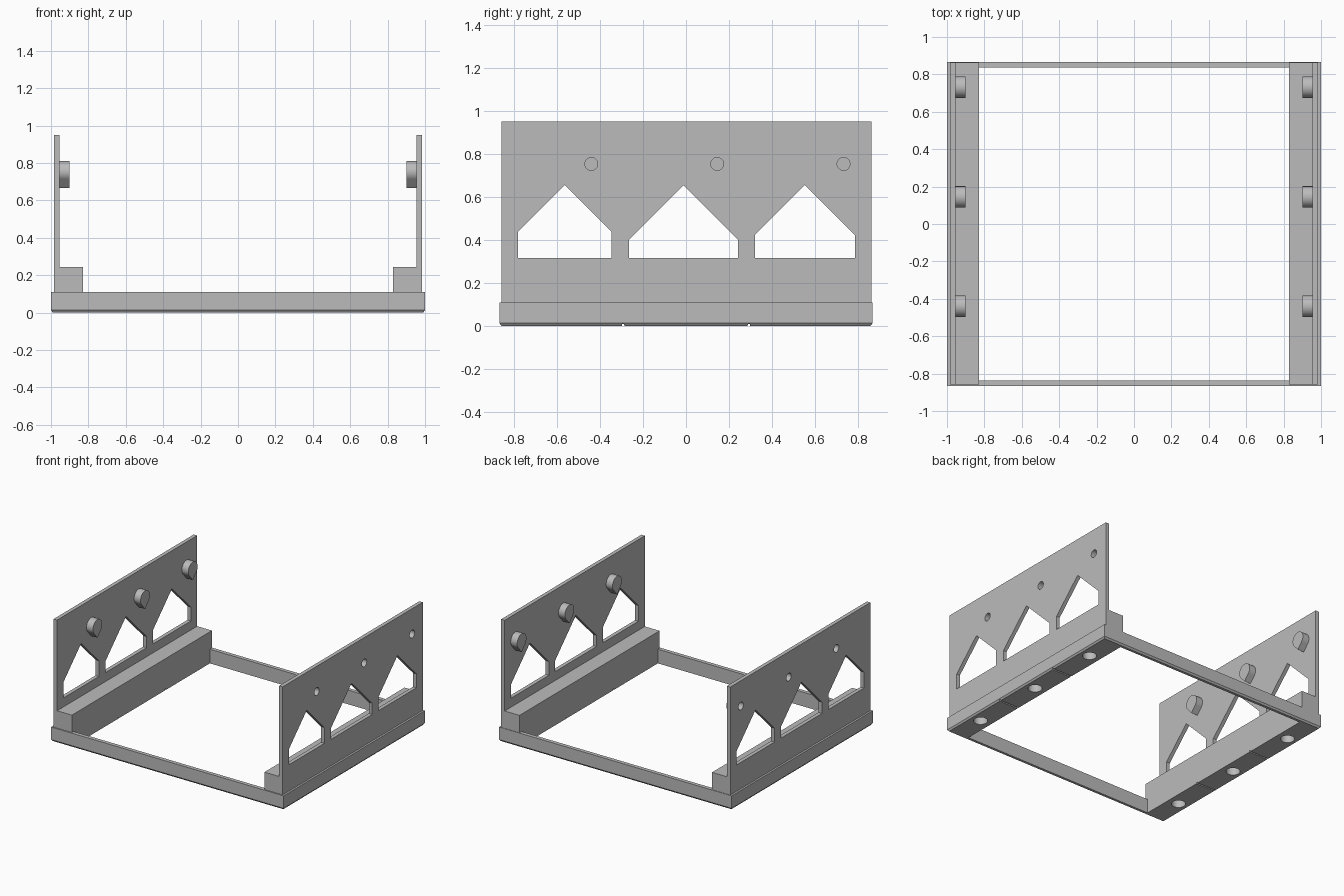
import bpy, bmesh, math
from mathutils import Vector

if "Cube" in bpy.data.objects:
    bpy.data.objects.remove(bpy.data.objects["Cube"])

grey = bpy.data.materials.new("plain grey")
grey.diffuse_color = (0.5, 0.5, 0.5, 1)
grey.use_nodes = True
grey.node_tree.nodes["Principled BSDF"].inputs["Base Color"].default_value = grey.diffuse_color


def finish(bm, name):
    bmesh.ops.recalc_face_normals(bm, faces=bm.faces)
    me = bpy.data.meshes.new(name)
    bm.to_mesh(me)
    bm.free()
    me.materials.append(grey)
    ob = bpy.data.objects.new(name, me)
    bpy.context.collection.objects.link(ob)
    return ob


def prism(name, profile, axis, a, b):
    """Extrude a closed 2D profile from a to b along the given axis."""
    place = {"x": lambda p: (a, p[0], p[1]),
             "y": lambda p: (p[0], a, p[1]),
             "z": lambda p: (p[0], p[1], a)}[axis]
    bm = bmesh.new()
    face = bm.faces.new([bm.verts.new(place(p)) for p in profile])
    ext = bmesh.ops.extrude_face_region(bm, geom=[face])
    move = Vector([(b - a) * (axis == k) for k in "xyz"])
    bmesh.ops.translate(bm, vec=move, verts=[g for g in ext["geom"] if isinstance(g, bmesh.types.BMVert)])
    return finish(bm, name)


def boolean(target, tool, operation):
    mod = target.modifiers.new("bool", "BOOLEAN")
    mod.operation, mod.object, mod.solver = operation, tool, "EXACT"
    bpy.context.view_layer.objects.active = target
    bpy.ops.object.modifier_apply(modifier=mod.name)
    bpy.data.objects.remove(tool)


def smooth(ob):
    bpy.ops.object.select_all(action="DESELECT")
    ob.select_set(True)
    bpy.context.view_layer.objects.active = ob
    bpy.ops.object.shade_smooth_by_angle(angle=math.radians(30))


def arc(cx, cy, r, start, end, n):
    return [(cx + r * math.cos(math.radians(start + (end - start) * i / n)),
             cy + r * math.sin(math.radians(start + (end - start) * i / n))) for i in range(n + 1)]


def circle(cx, cy, r, n=32):
    return arc(cx, cy, r, 0, 360, n)[:-1]


# Base frame: rectangular ring with a small chamfer under the outer edge
bm = bmesh.new()
rings = []
for x, y0, y1, z in [(0.99, -0.857, 0.857, 0), (1, -0.867, 0.867, 0.013), (1, -0.867, 0.867, 0.11),
                     (0.828, -0.837, 0.837, 0.11), (0.828, -0.837, 0.837, 0)]:
    rings.append([bm.verts.new(p) for p in [(-x, y0, z), (x, y0, z), (x, y1, z), (-x, y1, z)]])
for r, s in zip(rings, rings[1:] + rings[:1]):
    for i in range(4):
        j = (i + 1) % 4
        bm.faces.new([r[i], r[j], s[j], s[i]])
frame = finish(bm, "base_frame")

# Fine grooves and round blind sockets in the underside
for y in (-0.292, 0.292):
    groove = prism("groove_cutter", [(y - 0.008, -0.01), (y + 0.008, -0.01), (y + 0.004, 0.01), (y - 0.004, 0.01)], "x", -1.1, 1.1)
    boolean(frame, groove, "DIFFERENCE")
for x in (-0.915, 0.915):
    for y in (-0.6, 0.0, 0.6):
        boolean(frame, prism("socket_cutter", circle(x, y, 0.05), "z", -0.02, 0.095), "DIFFERENCE")
smooth(frame)

# Side panels: L-shaped section with gabled windows and teardrop pegs
windows = [(-0.78, -0.345), (-0.265, 0.242), (0.32, 0.785)]
peg_z, peg_r = 0.753, 0.057
for side, label in ((-1, "left"), (1, "right")):
    section = [(0.828, 0.11), (0.985, 0.11), (0.985, 0.95), (0.955, 0.95), (0.955, 0.245), (0.828, 0.245)]
    panel = prism(label + "_panel", [(side * x, z) for x, z in section], "y", -0.858, 0.863)
    for y0, y1 in windows:
        shoulder = 0.655 - (y1 - y0) / 2
        gable = [(y0, 0.315), (y1, 0.315), (y1, shoulder), ((y0 + y1) / 2, 0.655), (y0, shoulder)]
        boolean(panel, prism("window_cutter", gable, "x", side * 0.9, side * 1.1), "DIFFERENCE")
    for y in (-0.44, 0.145, 0.732):
        teardrop = arc(y, peg_z, peg_r, -45, 225, 30) + [(y, peg_z - peg_r * 1.5)]
        boolean(panel, prism("peg", teardrop, "x", side * 0.9, side * 0.97), "UNION")
        boolean(panel, prism("pin_cutter", circle(y, peg_z, 0.03), "x", side * 0.925, side * 1.1), "DIFFERENCE")
    smooth(panel)
